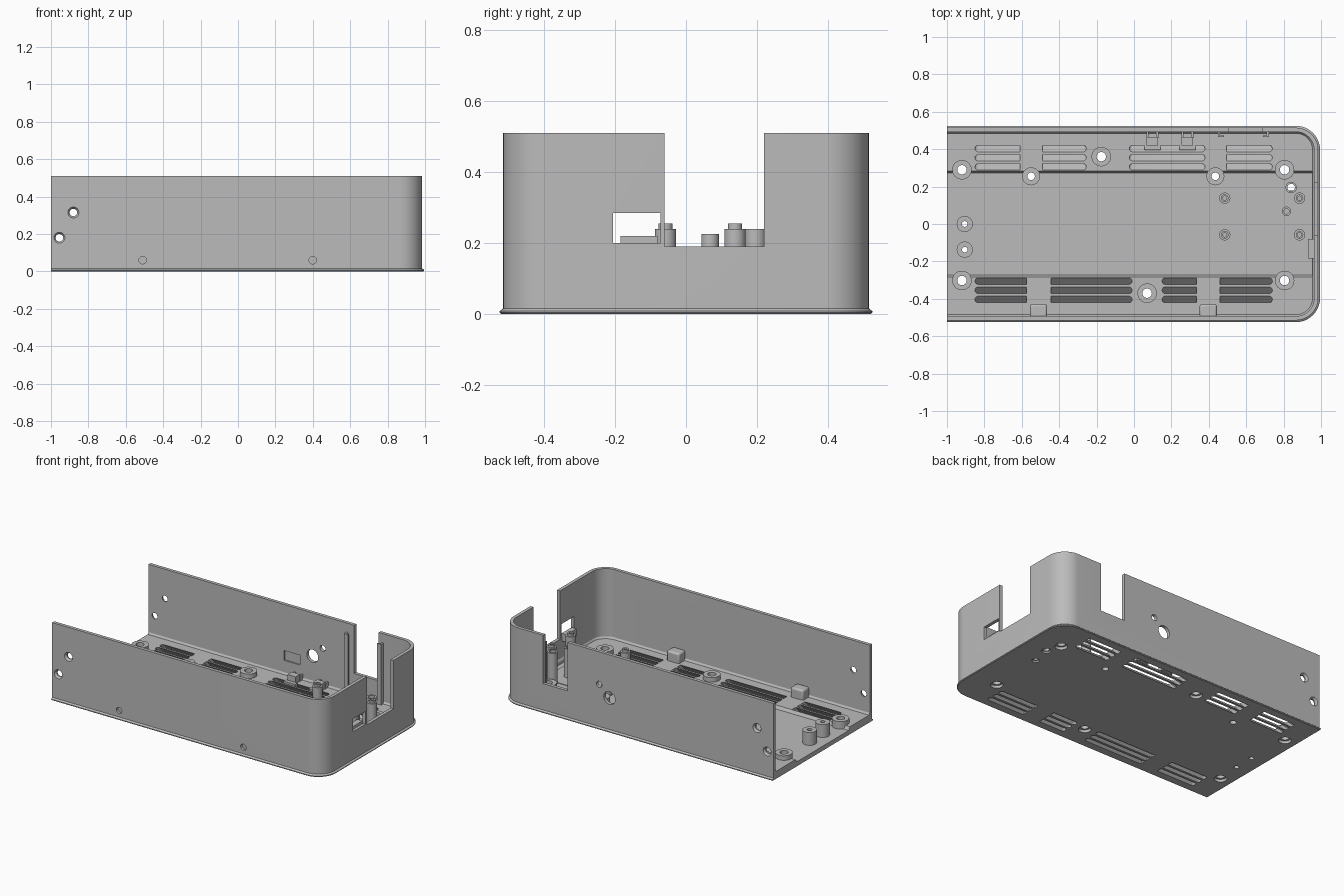
import bpy, bmesh
from math import sin, cos, pi

old = bpy.data.objects.get("Cube")
if old:
    bpy.data.objects.remove(old, do_unlink=True)

grey = bpy.data.materials.new("plain_grey")
grey.use_nodes = True
COLOUR = (0.5, 0.5, 0.5, 1)
grey.diffuse_color = COLOUR
grey.node_tree.nodes["Principled BSDF"].inputs["Base Color"].default_value = COLOUR

cutters = bpy.data.collections.new("cutters")
bpy.context.scene.collection.children.link(cutters)


def make(name, bm, cutter=False):
    """Turn a bmesh into a part, or into a hidden cutter."""
    bmesh.ops.recalc_face_normals(bm, faces=bm.faces)
    mesh = bpy.data.meshes.new(name)
    bm.to_mesh(mesh)
    bm.free()
    mesh.materials.append(grey)
    ob = bpy.data.objects.new(name, mesh)
    (cutters if cutter else bpy.context.scene.collection).objects.link(ob)
    ob.hide_render = cutter
    return ob


def loft(name, rings, cutter=False, closed=False):
    """Skin rings of points; cap the ends, or join last ring to first."""
    bm = bmesh.new()
    loops = [[bm.verts.new(p) for p in ring] for ring in rings]
    pairs = list(zip(loops, loops[1:]))
    if closed:
        pairs.append((loops[-1], loops[0]))
    else:
        bm.faces.new(loops[0])
        bm.faces.new(loops[-1])
    for a, b in pairs:
        for i in range(len(a)):
            j = (i + 1) % len(a)
            bm.faces.new((a[i], a[j], b[j], b[i]))
    return make(name, bm, cutter)


def box(name, x, y, z, cutter=False):
    rect = [(x[0], y[0]), (x[1], y[0]), (x[1], y[1]), (x[0], y[1])]
    return loft(name, [[(a, b, h) for a, b in rect] for h in z], cutter)


def circle(x, y, z, r, n=32):
    return [(x + r * cos(2 * pi * i / n), y + r * sin(2 * pi * i / n), z) for i in range(n)]


def hole(x, y, r, z0, z1):
    loft("hole", [circle(x, y, z0, r), circle(x, y, z1, r)], True)


def wall_hole(x, z, side, levels):
    """Round hole through a long wall; levels are (distance from centre, radius)."""
    loft("wall_hole", [[(x + a, side * d, z + b) for a, b, _ in circle(0, 0, 0, r)]
                       for d, r in levels], True)


def tube(name, x, y, r, bore, z0, z1):
    loft(name, [circle(x, y, z0, r), circle(x, y, z1, r),
                circle(x, y, z1, bore), circle(x, y, z0, bore)], closed=True)


def outline(left, grow, z, r=0.12):
    """Plan of the tray: square open end, rounded closed end."""
    x1, hy, r = 0.985 + grow, 0.515 + grow, r + grow
    pts = [(left, -hy, z)]
    for cy, start in ((-hy + r, -pi / 2), (hy - r, 0)):
        for i in range(13):
            t = start + pi / 2 * i / 12
            pts.append((x1 - r + r * cos(t), cy + r * sin(t), z))
    return pts + [(left, hy, z)]


# Tray body with a flared foot
FLOOR, SHELF, TOP = 0.03, 0.05, 0.51
body = loft("tray_body", [outline(-1, 0.006, 0), outline(-1, 0.01, 0.004), outline(-1, 0.01, 0.008),
                          outline(-1, 0, 0.016), outline(-1, 0, TOP)])

# Inner cavity and sunken floor channel
loft("cavity", [outline(-1.1, -0.03, SHELF), outline(-1.1, -0.022, SHELF + 0.012),
                outline(-1.1, -0.022, 0.6)], True)
loft("channel", [[(-1.1, -w, z), (0.955, -w, z), (0.955, w, z), (-1.1, w, z)]
                 for w, z in ((0.272, FLOOR), (0.284, SHELF), (0.29, 0.06))], True)

# Openings in the end wall and back wall
box("end_notch", (0.9, 1.1), (-0.06, 0.22), (0.19, 0.6), True)
box("end_window", (0.9, 1.1), (-0.205, -0.072), (0.2, 0.285), True)
box("back_notch", (0.505, 0.685), (0.45, 0.6), (0.19, 0.6), True)
box("back_recess", (-0.01, 0.11), (0.48, 0.503), (0.14, 0.205), True)
wall_hole(0.2, 0.225, 1, ((0.45, 0.042), (0.55, 0.042)))
wall_hole(0.275, 0.295, 1, ((0.45, 0.02), (0.55, 0.02)))

# Countersunk screw holes in both long walls
for side in (-1, 1):
    for x, z in ((-0.88, 0.315), (-0.955, 0.18)):
        wall_hole(x, z, side, ((0.45, 0.02), (0.502, 0.02), (0.516, 0.03), (0.55, 0.03)))
for x in (-0.51, 0.40):
    wall_hole(x, 0.06, -1, ((0.47, 0.02), (0.55, 0.02)))


def vent(x0, x1, y, side, round_left, round_right):
    """Slanted slot through the shelf, with optional rounded ends."""
    r, plan = 0.0175, []
    for x, start, rounded in ((x1, -pi / 2, round_right), (x0, pi / 2, round_left)):
        s = 1 if start < 0 else -1
        for i in range(9):
            t = start + pi * i / 8
            if rounded:
                plan.append((x - s * r + r * cos(t), r * sin(t)))
            elif i in (0, 8):
                plan.append((x, r * sin(t)))
    loft("vent", [[(px, side * (y + SHELF - z) + py, z) for px, py in plan]
                  for z in (-0.01, 0.06)], True)


# Vent rows
back = ((-0.85, -0.61, 1, 0), (-0.49, -0.255, 0, 1), (-0.025, 0.38, 1, 1), (0.495, 0.74, 0, 1))
front = ((-0.85, -0.575, 1, 0), (-0.445, -0.01, 0, 1), (0.15, 0.335, 1, 0), (0.46, 0.74, 0, 1))
for side, groups in ((1, back), (-1, front)):
    for x0, x1, a, b in groups:
        for row in range(3):
            vent(x0, x1, 0.305 + 0.049 * row, side, a, b)

# Raised screw rings with counterbored holes
for x, y in ((-0.92, 0.29), (-0.92, -0.302), (0.805, 0.29), (0.805, -0.302),
             (-0.175, 0.36), (0.07, -0.37)):
    tube("screw_ring", x, y, 0.052, 0.025, 0.022, 0.08)
    hole(x, y, 0.025, -0.01, 0.1)
    hole(x, y, 0.038, -0.01, 0.018)
for x in (-0.55, 0.435):
    tube("small_ring", x, 0.255, 0.048, 0.02, 0.015, 0.075)
    hole(x, 0.255, 0.02, -0.01, 0.1)

# Short posts at the open end
for y in (0, -0.137):
    tube("short_post", -0.905, y, 0.043, 0.015, 0.015, 0.115)
    hole(-0.905, y, 0.015, -0.01, 0.1)

# Button posts near the closed end
for x, y, r, bore, top in ((0.84, 0.195, 0.03, 0.02, 0.24), (0.815, 0.068, 0.025, 0.014, 0.225)):
    tube("button_post", x, y, r, bore, 0.015, top)
    hole(x, y, bore, -0.01, 0.1)
    hole(x, y, bore + 0.008, -0.01, 0.01)

# Board standoffs with pins, on a thin pad
box("board_pad", (0.45, 0.92), (-0.09, 0.178), (0.02, 0.034))
hole(0.815, 0.068, 0.014, -0.01, 0.1)
for x in (0.485, 0.885):
    for y in (-0.058, 0.138):
        loft("standoff", [circle(x, y, z, r) for z, r in
                          ((0.02, 0.03), (0.24, 0.03), (0.24, 0.02), (0.255, 0.02),
                           (0.255, 0.011), (0.235, 0.011))])

# Thin floor pads
for name, x, y in (("wide_pad", (0.015, 0.19), (0.15, 0.205)),
                   ("small_pad", (-0.168, -0.12), (0.05, 0.118)),
                   ("small_pad", (-0.168, -0.12), (-0.16, -0.095))):
    box(name, x, y, (0.02, 0.036))

# Screw blocks along the front wall
for x in (-0.51, 0.397):
    ob = box("screw_block", (x - 0.046, x + 0.046), (-0.498, -0.428), (0.03, 0.115))
    bev = ob.modifiers.new("rounding", "BEVEL")
    bev.width, bev.segments = 0.012, 3

# Clips along the back wall
for x in (0.098, 0.285):
    box("clip_base", (x - 0.043, x + 0.043), (0.395, 0.42), (0.03, 0.058))
    box("clip_block", (x - 0.03, x + 0.03), (0.42, 0.465), (0.03, 0.095))
    for s in (-1, 1):
        box("clip_arm", (x + s * 0.026 - 0.006, x + s * 0.026 + 0.006), (0.46, 0.497), (0.03, 0.085))

# Guide rails beside the back notch, and ledge behind the end window
for x, s in ((0.455, 1), (0.715, -1)):
    box("guide_rail", (x - 0.006, x + 0.006), (0.465, 0.497), (0.04, 0.45))
    box("guide_lip", (min(x, x + s * 0.025), max(x, x + s * 0.025)), (0.465, 0.473), (0.04, 0.45))
box("window_ledge", (0.93, 0.967), (-0.185, -0.08), (0.17, 0.22))

# Cut all openings in one pass, then drop the cutters
mod = body.modifiers.new("openings", "BOOLEAN")
mod.operation, mod.operand_type, mod.solver = "DIFFERENCE", "COLLECTION", "EXACT"
mod.collection = cutters
mod.use_self = True
bpy.context.view_layer.objects.active = body
bpy.ops.object.modifier_apply(modifier=mod.name)
for ob in list(cutters.objects):
    bpy.data.objects.remove(ob, do_unlink=True)
bpy.data.collections.remove(cutters)

# Smooth round surfaces, keep edges sharp
bpy.ops.object.select_all(action="DESELECT")
for ob in bpy.context.scene.objects:
    if ob.type == "MESH" and grey.name in ob.data.materials:
        ob.select_set(True)
bpy.ops.object.shade_smooth_by_angle(angle=pi / 6)
